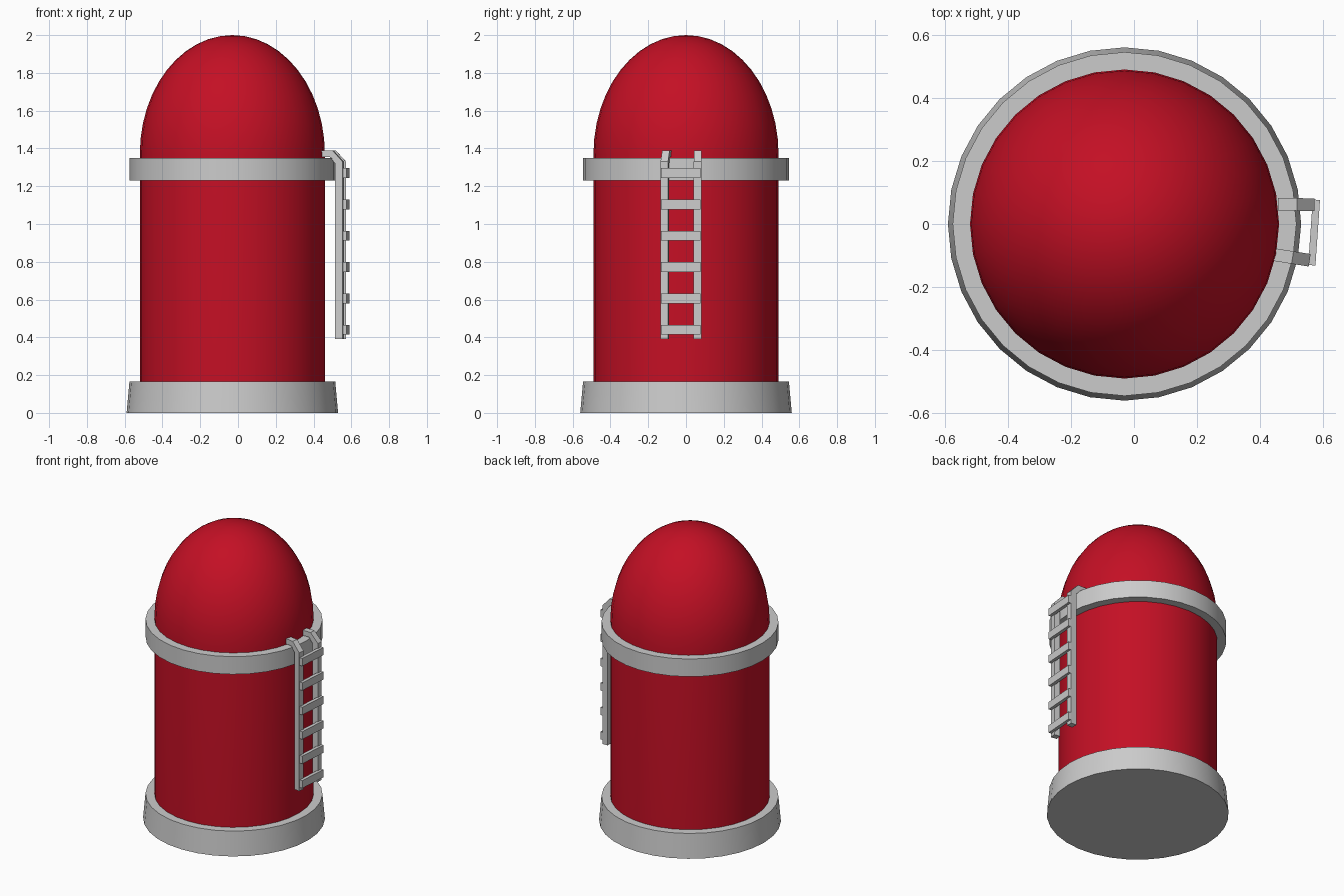
import bpy, bmesh
from math import cos, sin, pi, radians
from mathutils import Vector, Matrix

if "Cube" in bpy.data.objects:
    bpy.data.objects.remove(bpy.data.objects["Cube"])

CX = -0.03   # tank axis; the ladder sticks out on +x
SIDES = 32


def finish(name, bm, material=None, smooth=False):
    bmesh.ops.recalc_face_normals(bm, faces=bm.faces)
    mesh = bpy.data.meshes.new(name)
    bm.to_mesh(mesh)
    bm.free()
    obj = bpy.data.objects.new(name, mesh)
    bpy.context.collection.objects.link(obj)
    if material:
        mesh.materials.append(material)
    if smooth:
        bpy.ops.object.select_all(action='DESELECT')
        obj.select_set(True)
        bpy.context.view_layer.objects.active = obj
        bpy.ops.object.shade_smooth_by_angle(angle=radians(35))
    return obj


def lathe(name, profile, material=None):
    """Revolve (radius, z) points around the tank axis."""
    bm = bmesh.new()
    verts = [bm.verts.new((r, 0, z)) for r, z in profile]
    edges = [bm.edges.new(pair) for pair in zip(verts, verts[1:])]
    bmesh.ops.spin(bm, geom=verts + edges, cent=(0, 0, 0), axis=(0, 0, 1),
                   angle=2 * pi, steps=SIDES)
    bmesh.ops.remove_doubles(bm, verts=bm.verts, dist=0.0001)
    bmesh.ops.translate(bm, verts=bm.verts, vec=(CX, 0, 0))
    return finish(name, bm, material, smooth=True)


def rail(name, x, y, turn):
    """Ladder rail with a hooked top; x, y is the outer face, turn in degrees."""
    reach, w = 0.115, 0.04
    profile = [(0, 0.39), (0, 1.33), (-0.055, 1.39), (-reach, 1.39),
               (-reach, 1.355), (-0.07, 1.355), (-w, 1.32), (-w, 0.39)]
    bm = bmesh.new()
    face = bm.faces.new([bm.verts.new((u, -w / 2, z)) for u, z in profile])
    ext = bmesh.ops.extrude_face_region(bm, geom=[face])
    moved = [v for v in ext['geom'] if isinstance(v, bmesh.types.BMVert)]
    bmesh.ops.translate(bm, verts=moved, vec=(0, w, 0))
    bmesh.ops.transform(bm, verts=bm.verts, matrix=Matrix.Translation((x, y, 0))
                        @ Matrix.Rotation(radians(turn), 4, 'Z'))
    return finish(name, bm)


red = bpy.data.materials.new("red_paint")
red.diffuse_color = (0.55, 0.005, 0.018, 1)
red.use_nodes = True
red.node_tree.nodes["Principled BSDF"].inputs["Base Color"].default_value = red.diffuse_color

# Tank wall and dome
dome = [(0.49 * cos(i * pi / 24), 1.37 + 0.63 * sin(i * pi / 24)) for i in range(12)]
lathe("tank_body", [(0.49, 0.15)] + dome + [(0, 2.0)], red)

# Foot and collar
lathe("base", [(0, 0), (0.56, 0), (0.545, 0.165), (0.485, 0.165)])
lathe("collar", [(0.485, 1.23), (0.545, 1.23), (0.545, 1.35), (0.485, 1.35), (0.485, 1.23)])

# Ladder
rail("ladder_rail_back", 0.572, 0.061, -1)
rail("ladder_rail_front", 0.557, -0.115, -9)
for i in range(6):
    bm = bmesh.new()
    bmesh.ops.create_cube(bm, size=1)
    place = (Matrix.Translation((0.571, -0.027, 0.44 + 0.166 * i))
             @ Matrix.Rotation(radians(-4), 4, 'Z')
             @ Matrix.Diagonal((0.023, 0.208, 0.052, 1)))
    bmesh.ops.transform(bm, verts=bm.verts, matrix=place)
    finish(f"ladder_rung_{i + 1}", bm)
